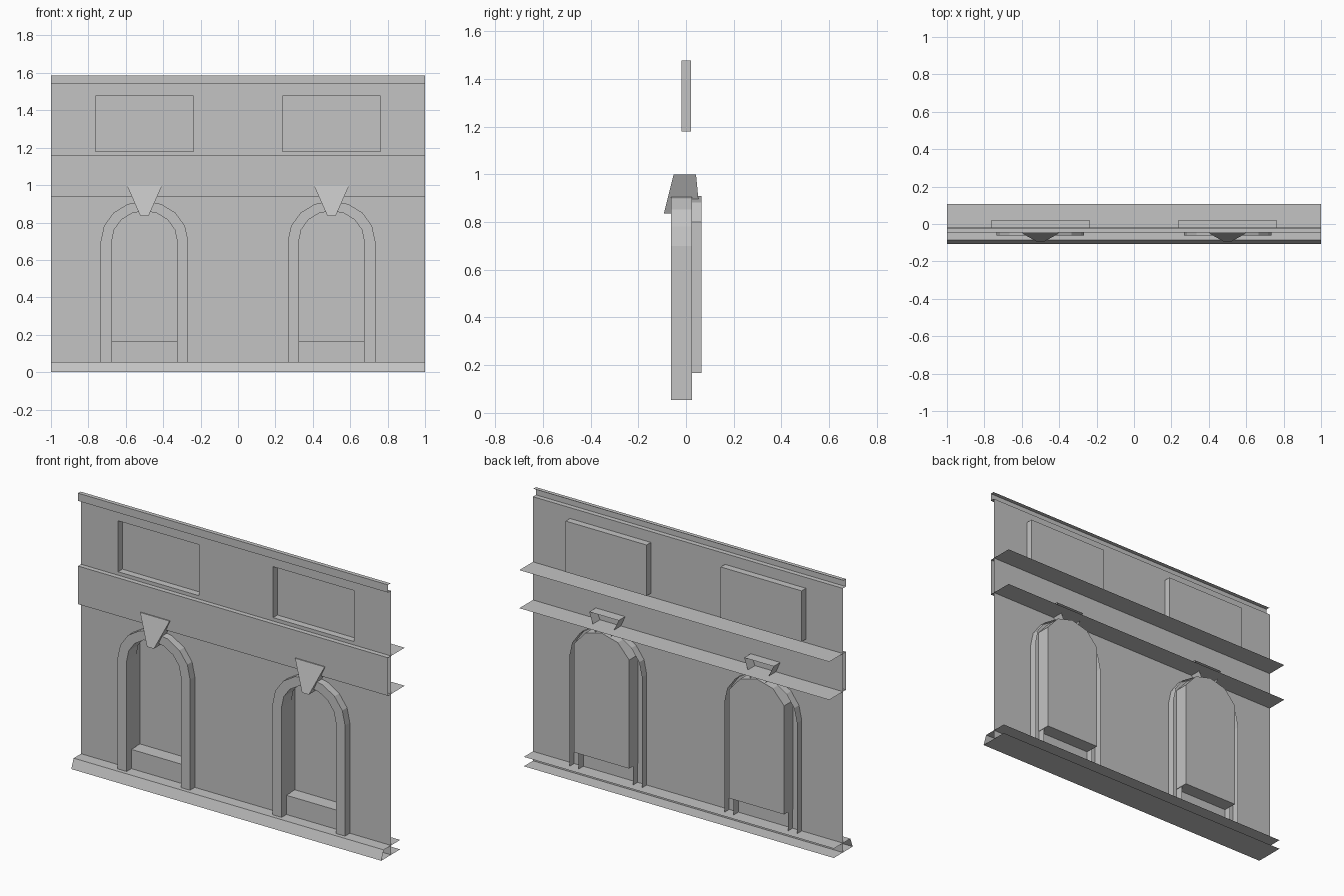
import bpy, bmesh
from math import cos, sin, pi

if "Cube" in bpy.data.objects:
    bpy.data.objects.remove(bpy.data.objects["Cube"], do_unlink=True)

stone = bpy.data.materials.new("stone grey")
stone.use_nodes = True
stone.diffuse_color = (0.55, 0.55, 0.55, 1)
stone.node_tree.nodes["Principled BSDF"].inputs["Base Color"].default_value = (0.55, 0.55, 0.55, 1)

WALL_Y = -0.018


def finish(name, bm):
    mesh = bpy.data.meshes.new(name)
    bm.to_mesh(mesh)
    bm.free()
    mesh.materials.append(stone)
    obj = bpy.data.objects.new(name, mesh)
    bpy.context.collection.objects.link(obj)


def loft(name, rails, closed=False, cap=False):
    """Join matching rails of points with quads; cap closes the last rail."""
    bm = bmesh.new()
    rows = [[bm.verts.new(p) for p in rail] for rail in rails]
    n = len(rows[0])
    for a, b in zip(rows, rows[1:]):
        for i in range(n if closed else n - 1):
            j = (i + 1) % n
            bm.faces.new((a[i], a[j], b[j], b[i]))
    if cap:
        bm.faces.new(rows[-1])
    finish(name, bm)


def at(path, cx, y):
    return [(cx + x, y, z) for x, z in path]


def moulding(name, profile):
    loft(name, [[(x, y, z) for y, z in profile] for x in (1, -1)])


def rect(half, low, high):
    return [(half, low), (half, high), (-half, high), (-half, low)]


def arch(half, rise, steps=8):
    curve = [(half * cos(pi * i / steps), 0.7 + rise * sin(pi * i / steps))
             for i in range(steps + 1)]
    return [(half, 0.055)] + curve + [(-half, 0.055)]


window = rect(0.261, 1.18, 1.477)
door = [(0.178, 0.167), (0.178, 0.8), (0.105, 0.882), (0, 0.91),
        (-0.105, 0.882), (-0.178, 0.8), (-0.178, 0.167)]
outer, inner = arch(0.234, 0.215), arch(0.175, 0.162)

# Wall sheet with window and door openings
bm = bmesh.new()
loops = [at(rect(1, 0, 1.54), 0, WALL_Y)]
loops += [at(shape, cx, WALL_Y) for cx in (-0.5, 0.5) for shape in (window, door)]
edges = []
for points in loops:
    verts = [bm.verts.new(p) for p in points]
    edges += [bm.edges.new((v, verts[i - 1])) for i, v in enumerate(verts)]
bmesh.ops.triangle_fill(bm, edges=edges, use_beauty=True, normal=(0, -1, 0))
bmesh.ops.dissolve_limit(bm, angle_limit=0.01, verts=bm.verts, edges=bm.edges)
finish("wall", bm)

# Horizontal mouldings, open at the ends and back
moulding("base_plinth", [(0.066, 0), (-0.108, 0), (-0.086, 0.055), (0.066, 0.055)])
moulding("middle_band", [(0.108, 0.938), (-0.046, 0.938), (-0.046, 1.16), (0.108, 1.16)])
moulding("top_cornice", [(WALL_Y, 1.54), (-0.046, 1.54), (-0.046, 1.585), (-0.022, 1.585)])

for side, cx in (("right", -0.5), ("left", 0.5)):
    # Recessed panel and door niche
    loft(side + "_window_recess", [at(window, cx, WALL_Y), at(window, cx, 0.022)], True, True)
    loft(side + "_door_recess", [at(door, cx, WALL_Y), at(door, cx, 0.064)], True, True)

    # Raised arch surround, hollow behind
    loft(side + "_arch_trim", [at(outer, cx, 0.026), at(outer, cx, -0.062),
                               at(inner, cx, -0.062), at(inner, cx, 0.026)])

    # Tapered keystone leaning outward at the foot
    def key(y_low, y_high):
        return [(cx + 0.022, y_low, 0.835), (cx + 0.095, y_high, 1.0),
                (cx - 0.095, y_high, 1.0), (cx - 0.022, y_low, 0.835)]
    loft(side + "_keystone", [key(0.058, 0.042), key(-0.093, -0.052)], True, True)
